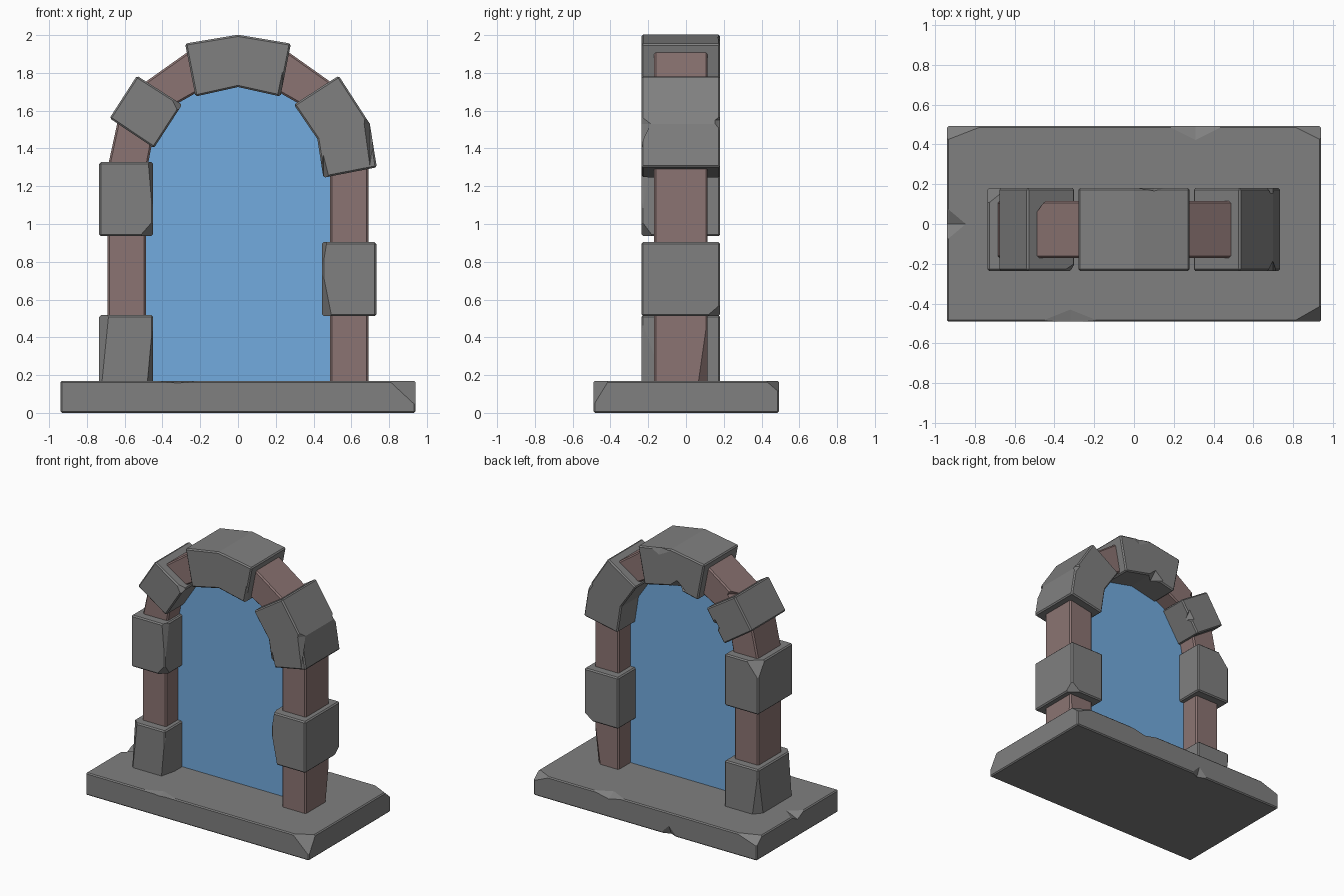
import bpy, bmesh
from mathutils import Vector

if "Cube" in bpy.data.objects:
    bpy.data.objects.remove(bpy.data.objects["Cube"])


def material(name, rgb):
    m = bpy.data.materials.new(name)
    m.diffuse_color = (*rgb, 1)
    m.use_nodes = True
    m.node_tree.nodes["Principled BSDF"].inputs["Base Color"].default_value = m.diffuse_color
    return m


STONE = material("stone_grey", (0.215, 0.215, 0.215))
CLAY = material("clay_red", (0.26, 0.175, 0.17))
BLUE = material("portal_blue", (0.17, 0.41, 0.74))


def add_object(name, bm, mat=None):
    me = bpy.data.meshes.new(name)
    bm.to_mesh(me)
    bm.free()
    ob = bpy.data.objects.new(name, me)
    bpy.context.collection.objects.link(ob)
    if mat:
        me.materials.append(mat)
    return ob


def dent(ob, centre, radii):
    """Carve an octahedral dent into an edge."""
    bm = bmesh.new()
    c = Vector(centre)
    tips = []
    for i in range(3):
        for s in (1, -1):
            p = c.copy()
            p[i] += s * radii[i]
            tips.append(bm.verts.new(p))
    for a in (0, 1):
        for b in (2, 3):
            for d in (4, 5):
                bm.faces.new((tips[a], tips[b], tips[d]))
    bmesh.ops.recalc_face_normals(bm, faces=bm.faces[:])
    cutter = add_object("cutter", bm)
    cutter.hide_render = True
    mod = ob.modifiers.new("dent", 'BOOLEAN')
    mod.operation = 'DIFFERENCE'
    mod.solver = 'EXACT'
    mod.object = cutter
    bpy.context.view_layer.objects.active = ob
    bpy.ops.object.modifier_apply(modifier=mod.name)
    bpy.data.objects.remove(cutter)


def block(name, profile, y0, y1, mat=STONE, bevel=0.009, chips=(), dents=()):
    """Extrude an xz profile along y, bevel it, slice corners off, add dents.
    A chip is (corner, signed distances cut along x, y, z)."""
    bm = bmesh.new()
    face = bm.faces.new([bm.verts.new((x, y0, z)) for x, z in profile])
    ext = bmesh.ops.extrude_face_region(bm, geom=[face])
    top = [v for v in ext["geom"] if isinstance(v, bmesh.types.BMVert)]
    bmesh.ops.translate(bm, verts=top, vec=(0, y1 - y0, 0))
    bmesh.ops.holes_fill(bm, edges=[e for e in bm.edges if e.is_boundary], sides=0)
    bmesh.ops.recalc_face_normals(bm, faces=bm.faces[:])
    sharp = [e for e in bm.edges if e.is_manifold and e.calc_face_angle() > 0.6]
    bmesh.ops.bevel(bm, geom=sharp, offset=bevel, segments=1, affect='EDGES')
    for corner, d in chips:
        normal = -Vector([1 / k for k in d]).normalized()
        bmesh.ops.bisect_plane(bm, geom=bm.verts[:] + bm.edges[:] + bm.faces[:],
                               plane_co=Vector(corner) + Vector((d[0], 0, 0)),
                               plane_no=normal, clear_outer=True)
        bmesh.ops.holes_fill(bm, edges=[e for e in bm.edges if e.is_boundary], sides=0)
    bmesh.ops.recalc_face_normals(bm, faces=bm.faces[:])
    ob = add_object(name, bm, mat)
    for centre, radii in dents:
        dent(ob, centre, radii)
    return ob


def rect(x0, x1, z0, z1):
    return [(x0, z0), (x1, z0), (x1, z1), (x0, z1)]


# Base slab
block("base_slab", rect(-0.94, 0.94, 0, 0.17), -0.49, 0.492, bevel=0.008,
      chips=[((-0.94, 0.492, 0.17), (0.18, -0.07, -0.06)),
             ((0.94, 0.492, 0.17), (-0.14, -0.07, -0.06)),
             ((0.94, -0.49, 0.17), (-0.14, 0.08, -0.13))],
      dents=[((-0.94, 0, 0.17), (0.095, 0.08, 0.04)),
             ((0.31, 0.492, 0.17), (0.14, 0.07, 0.03)),
             ((-0.32, -0.49, 0.17), (0.15, 0.06, 0.012)),
             ((-0.2, 0.492, 0.0), (0.07, 0.03, 0.07))])

# Inner clay arch
outer = [(0.69, 0.16), (0.69, 1.3), (0.64, 1.53), (0.5, 1.745), (0.26, 1.915), (0, 1.96)]
inner = [(0, 1.745), (0.22, 1.695), (0.335, 1.63), (0.45, 1.455), (0.487, 1.26), (0.487, 0.16)]
mirror = lambda pts: [(-x, z) for x, z in reversed(pts)]
block("clay_arch", outer + mirror(outer)[1:] + mirror(inner) + inner[1:],
      -0.17, 0.115, CLAY, 0.01,
      dents=[((0.69, 0.115, 0.16), (0.05, 0.05, 0.35)),
             ((-0.49, 0.115, 1.75), (0.06, 0.06, 0.1))])

# Portal surface
bm = bmesh.new()
bm.faces.new([bm.verts.new((x * 1.03, -0.028, z)) for x, z in mirror(inner) + inner[1:]])
add_object("portal_surface", bm, BLUE)

# Stones around the arch
F, B = -0.236, 0.181
block("left_lower_stone", rect(-0.735, -0.45, 0.16, 0.517), F, B,
      chips=[((-0.45, F, 0.16), (-0.03, 0.12, 0.33)),
             ((-0.735, F, 0.517), (0.05, 0.05, -0.5)),
             ((-0.735, B, 0.16), (0.05, -0.06, 0.35))])
block("left_upper_stone", rect(-0.735, -0.45, 0.936, 1.327), F, B,
      chips=[((-0.45, F, 0.936), (-0.07, 0.06, 0.08)),
             ((-0.735, B, 1.327), (0.1, -0.08, -0.12)),
             ((-0.45, F, 1.327), (-0.025, 0.05, -0.3))])
block("right_column_stone", rect(0.445, 0.732, 0.513, 0.904), F, B,
      chips=[((0.445, F, 0.513), (0.05, 0.08, 0.25)),
             ((0.445, F, 0.904), (0.025, 0.08, -0.15)),
             ((0.732, B, 0.513), (-0.08, -0.07, 0.06))])
block("left_arch_stone", [(-0.535, 1.785), (-0.68, 1.56), (-0.445, 1.402), (-0.296, 1.632)], F, B,
      chips=[((-0.296, F, 1.632), (-0.04, 0.04, -0.08))],
      dents=[((-0.37, B, 1.51), (0.04, 0.05, 0.06))])
block("right_arch_stone", [(0.533, 1.785), (0.296, 1.632), (0.42, 1.45), (0.452, 1.245),
                           (0.735, 1.3), (0.698, 1.53)], F, B,
      dents=[((0.698, F, 1.53), (0.03, 0.05, 0.22)),
             ((0.452, F, 1.245), (0.03, 0.06, 0.12)),
             ((0.698, B, 1.55), (0.04, 0.04, 0.06))])
block("keystone", [(-0.28, 1.955), (-0.225, 1.675), (0, 1.725), (0.225, 1.675),
                   (0.28, 1.955), (0, 2.002)], F, B,
      dents=[((0.1, B, 1.985), (0.09, 0.015, 0.05)),
             ((-0.05, B, 1.72), (0.07, 0.06, 0.06)),
             ((0.235, F, 1.685), (0.025, 0.04, 0.12))])
